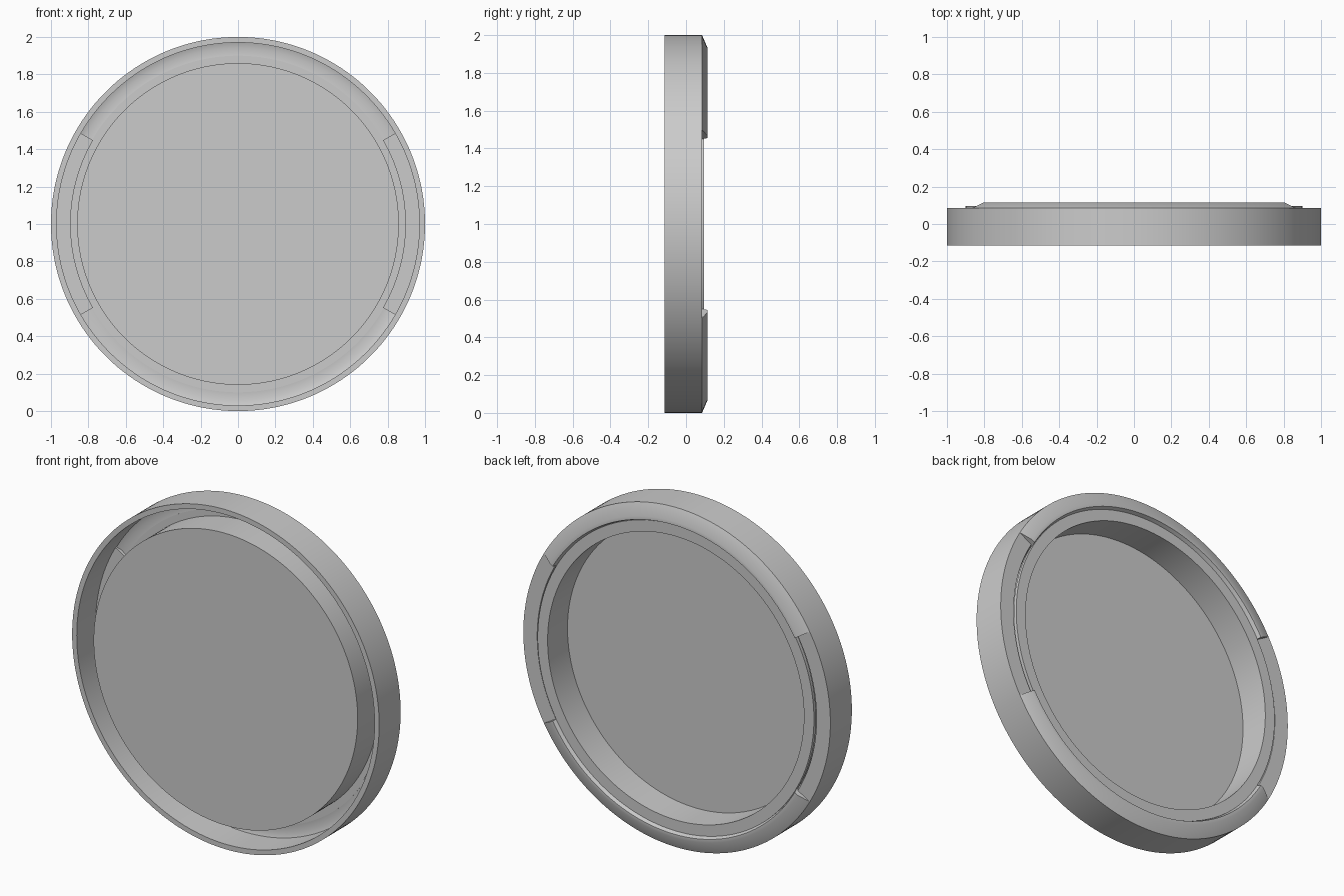
import bpy, bmesh, math

cube = bpy.data.objects.get("Cube")
if cube:
    bpy.data.objects.remove(cube, do_unlink=True)

# Single plain grey material
grey = bpy.data.materials.new("plain grey")
grey.use_nodes = True
colour = (0.6, 0.6, 0.6, 1)
grey.diffuse_color = colour
grey.node_tree.nodes["Principled BSDF"].inputs["Base Color"].default_value = colour

STEP = 2                              # degrees per segment
FRONT, RIM, FLANGE, LIP = -0.115, 0.085, 0.095, 0.115


def lathe(name, rings):
    """Join (angle, closed profile) rings around the y axis into one object."""
    bm = bmesh.new()
    loops = []
    for angle, profile in rings:
        c, s = math.cos(math.radians(angle)), math.sin(math.radians(angle))
        loops.append([bm.verts.new((r * c, y, 1 + r * s)) for r, y in profile])
    for a, b in zip(loops, loops[1:] + loops[:1]):
        n = len(a)
        for i in range(n):
            j = (i + 1) % n
            bm.faces.new((a[i], a[j], b[j], b[i]))
    bmesh.ops.remove_doubles(bm, verts=bm.verts, dist=0.0001)
    bmesh.ops.dissolve_degenerate(bm, edges=bm.edges, dist=0.0001)
    bmesh.ops.recalc_face_normals(bm, faces=bm.faces)
    mesh = bpy.data.meshes.new(name)
    bm.to_mesh(mesh)
    bm.free()
    mesh.materials.append(grey)
    ob = bpy.data.objects.new(name, mesh)
    bpy.context.collection.objects.link(ob)
    bpy.ops.object.select_all(action="DESELECT")
    ob.select_set(True)
    bpy.context.view_layer.objects.active = ob
    bpy.ops.object.shade_smooth_by_angle(angle=math.radians(30))
    return ob


# Cup: front disc, wall and flange, open at the back
cup = [(0, FRONT), (0.86, FRONT), (0.86, 0.075), (0.90, 0.075),
       (0.90, FLANGE), (0.835, FLANGE), (0.835, -0.09), (0, -0.09)]
lathe("cup", [(a, cup) for a in range(0, 360, STEP)])

# Outer ring: low at both sides, with hollow bevelled lips above and below
wall = [(0.97, FRONT), (1, FRONT), (1, RIM)]
low = wall + [(0.93, RIM), (0.91, RIM), (0.895, 0.06), (0.94, 0.06), (0.97, 0.06)]
lip = wall + [(0.93, LIP), (0.91, LIP), (0.895, 0.075), (0.94, 0.08), (0.97, 0.07)]
rings = []
for start, end, profile in ((-30, 30, low), (30, 150, lip),
                            (150, 210, low), (210, 330, lip)):
    rings += [(a, profile) for a in range(start, end + 1, STEP)]
lathe("outer_ring", rings)
